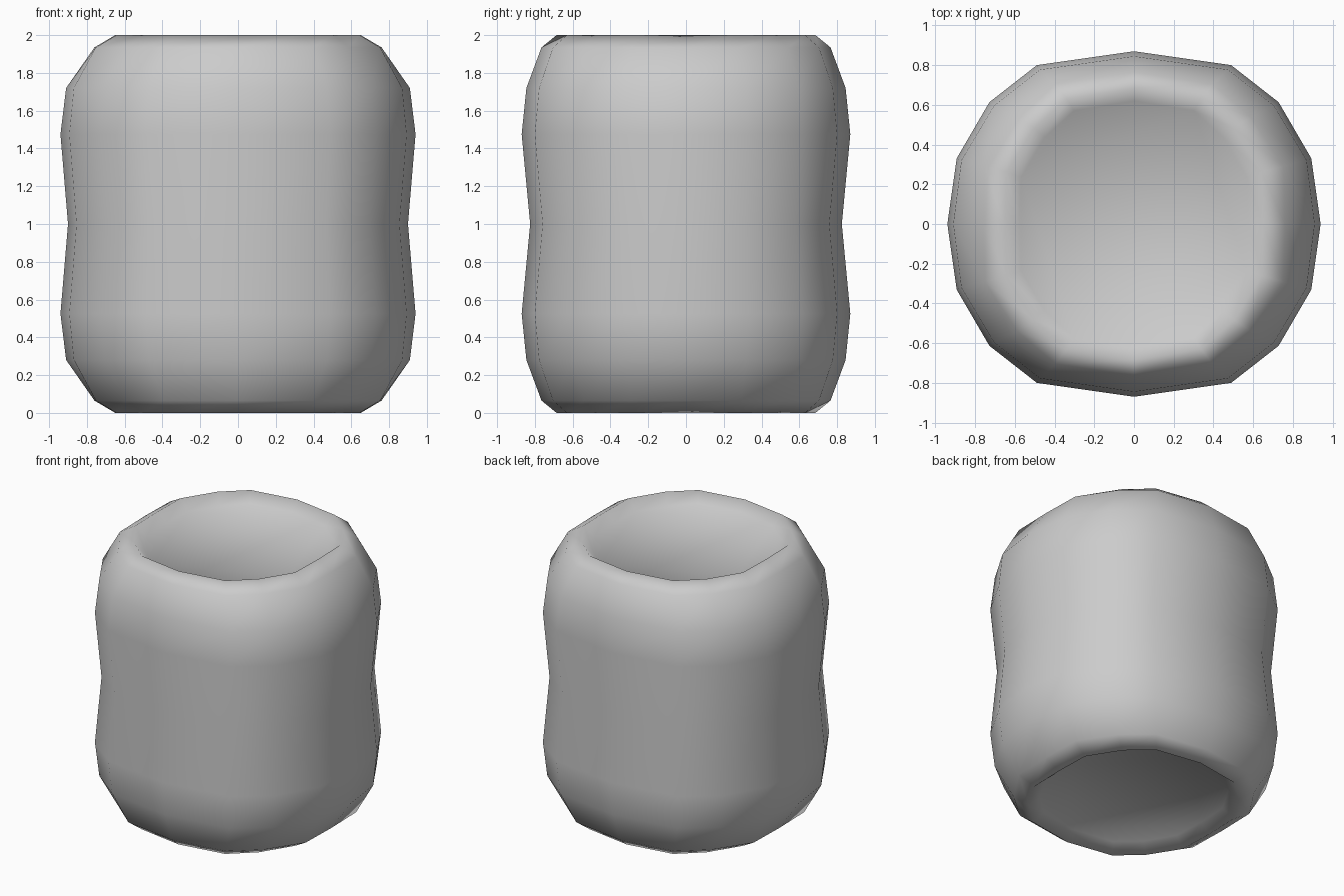
import bpy, bmesh

if "Cube" in bpy.data.objects:
    bpy.data.objects.remove(bpy.data.objects["Cube"])


def outline(side):
    """16-sided rounded outline; side = x fraction of the point beside the x axis."""
    quad = [(1, 0), (side, 0.38), (0.775, 0.705), (0.52, 0.92)]
    half = quad + [(0, 1)] + [(-x, y) for x, y in quad[:0:-1]]
    return half + [(-x, -y) for x, y in half]


# Upper half profile: half width x, half width y, height above waist, side fraction
upper = [(0.90, 0.825, 0.0, 0.95), (0.94, 0.87, 0.475, 0.95),
         (0.91, 0.845, 0.72, 0.955), (0.76, 0.765, 0.935, 0.99),
         (0.65, 0.685, 1.0, 0.99), (0.58, 0.62, 0.935, 0.98)]
profile = [(a, b, -h, s) for a, b, h, s in upper[:0:-1]] + upper

# Barrel body with a rounded rim at each end
bm = bmesh.new()
rings = [[bm.verts.new((x * a, y * b, 1 + h)) for x, y in outline(s)]
         for a, b, h, s in profile]
n = len(rings[0])
for lo, hi in zip(rings, rings[1:]):
    for i in range(n):
        j = (i + 1) % n
        bm.faces.new((lo[i], lo[j], hi[j], hi[i]))

# Flat floors of the shallow end recesses
bm.faces.new(rings[0][::-1])
bm.faces.new(rings[-1])

bmesh.ops.recalc_face_normals(bm, faces=bm.faces)
for f in bm.faces:
    f.smooth = True
mesh = bpy.data.meshes.new("barrel_body")
bm.to_mesh(mesh)
bm.free()
bpy.context.collection.objects.link(bpy.data.objects.new("barrel_body", mesh))
